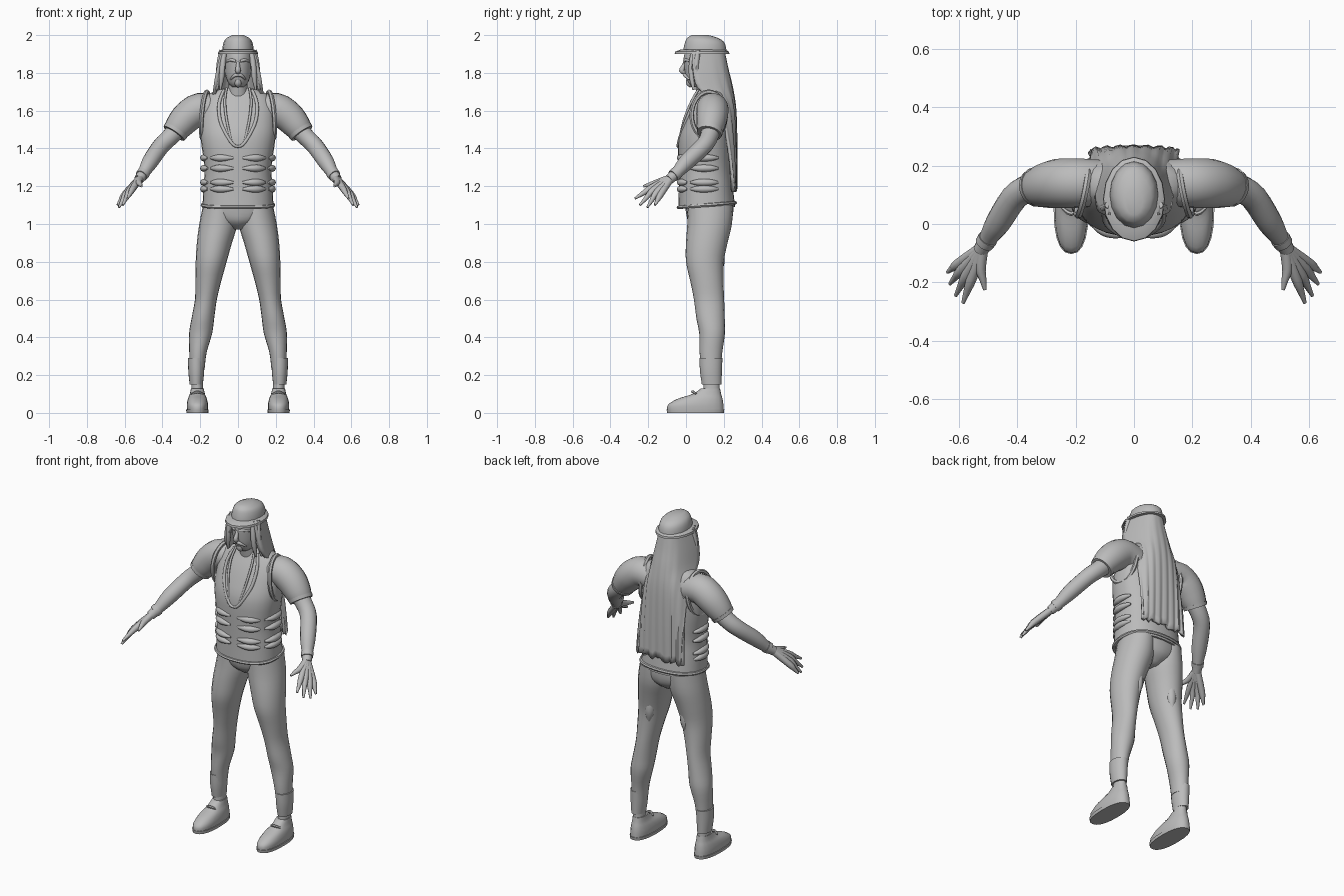
import bpy, math, random
from mathutils import Vector

random.seed(4)
if bpy.data.objects.get("Cube"):
    bpy.data.objects.remove(bpy.data.objects["Cube"])

grey = bpy.data.materials.new("plain grey")
grey.use_nodes = True
grey.diffuse_color = (0.5, 0.5, 0.5, 1)
grey.node_tree.nodes["Principled BSDF"].inputs["Base Color"].default_value = grey.diffuse_color


def finish(name, verts, faces, mirror=False):
    mesh = bpy.data.meshes.new(name)
    mesh.from_pydata(verts, [], faces)
    mesh.materials.append(grey)
    ob = bpy.data.objects.new(name, mesh)
    bpy.context.collection.objects.link(ob)
    bpy.ops.object.select_all(action='DESELECT')
    ob.select_set(True)
    bpy.context.view_layer.objects.active = ob
    bpy.ops.object.shade_smooth_by_angle(angle=math.radians(45))
    if mirror:
        ob.modifiers.new("mirror", 'MIRROR').use_mirror_merge = False
    return ob


def smooth(rows, steps=3, cyclic=False):
    """Catmull-Rom interpolation of rows of numbers."""
    rows = [Vector(r) for r in rows]
    n = len(rows)
    pick = (lambda i: rows[i % n]) if cyclic else (lambda i: rows[max(0, min(n - 1, i))])
    out = []
    for i in range(n if cyclic else n - 1):
        a, b, c, d = (pick(i + k) for k in (-1, 0, 1, 2))
        for s in range(steps):
            t = s / steps
            out.append(b + (c - a) * (t / 2) + (a * 2 - b * 5 + c * 4 - d) * (t * t / 2)
                       + (b * 3 - a - c * 3 + d) * (t ** 3 / 2))
    return out if cyclic else out + [rows[-1]]


def skin(name, rings, mirror, cyclic=False):
    n, m = len(rings[0]), len(rings)
    verts = [v for ring in rings for v in ring]
    faces = []
    for i in range(m if cyclic else m - 1):
        j = (i + 1) % m
        for k in range(n):
            q = (k + 1) % n
            faces.append((i * n + k, i * n + q, j * n + q, j * n + k))
    if not cyclic:
        faces += [tuple(reversed(range(n))), tuple(range((m - 1) * n, m * n))]
    return finish(name, verts, faces, mirror)


def oval(angle, power=1.0):
    c, s = math.cos(angle), math.sin(angle)
    return math.copysign(abs(c) ** power, c), math.copysign(abs(s) ** power, s)


def stack(name, rows, mirror=False, power=1.0, n=20, steps=3):
    """Level rings, each (x, y, z, half width, half depth)."""
    rings = []
    for x, y, z, rx, ry in smooth(rows, steps):
        pts = [oval(math.tau * k / n, power) for k in range(n)]
        rings.append([(x + rx * c, y + ry * s, z) for c, s in pts])
    return skin(name, rings, mirror)


def tube(name, rows, mirror=True, cyclic=False, n=10, steps=3):
    """Round tube along a path of (x, y, z, radius)."""
    rows = smooth(rows, steps, cyclic)
    m = len(rows)
    rings, side = [], None
    for i, row in enumerate(rows):
        a = rows[(i - 1) % m] if cyclic else rows[max(i - 1, 0)]
        b = rows[(i + 1) % m] if cyclic else rows[min(i + 1, m - 1)]
        along = (b.xyz - a.xyz).normalized()
        if side is None:
            side = along.orthogonal()
        side = (side - along * side.dot(along)).normalized()
        up = along.cross(side)
        rings.append([row.xyz + (side * math.cos(t) + up * math.sin(t)) * row[3]
                      for t in (math.tau * k / n for k in range(n))])
    return skin(name, rings, mirror, cyclic)


# Torso in a vest, neck and hips
stack("vest", [(0, .11, 1.09, .188, .15), (0, .105, 1.2, .183, .143), (0, .1, 1.3, .177, .14),
               (0, .1, 1.45, .198, .14), (0, .115, 1.55, .2, .122), (0, .13, 1.63, .19, .1),
               (0, .135, 1.69, .15, .07), (0, .13, 1.72, .07, .055)], power=.85, n=28)
stack("neck", [(0, .12, 1.66, .06, .06), (0, .1, 1.72, .05, .05), (0, .09, 1.78, .05, .05)])
stack("hips", [(0, .12, 1.13, .175, .13), (0, .125, 1.06, .187, .125), (0, .125, 1.01, .12, .11),
               (0, .125, .97, .03, .06)])


# Vest hem, armhole trim, lapels and pouches
def on_vest(angle, z, r):
    c, s = oval(angle, .85)
    return (.182 * c, .103 + .142 * s, z, r)


hem = [(.188 * c, .11 + .15 * s, 1.1 + .012 * s, .01)
       for c, s in (oval(math.tau * k / 16, .85) for k in range(16))]
tube("vest_hem", hem, mirror=False, cyclic=True, n=6)
tube("armhole_trim", [(.175 + .02 * math.cos(t + 2.6), .12 + .09 * math.cos(t), 1.575 + .125 * math.sin(t), .012)
                      for t in (math.tau * k / 12 for k in range(12))], cyclic=True, n=6)
tube("lapel_cord", [(.075, .08, 1.71, .008), (.1, .04, 1.64, .009), (.095, .002, 1.55, .009),
                    (.06, -.028, 1.47, .009), (.025, -.042, 1.42, .008), (0, -.042, 1.41, .007)])
tube("collar_edge", [(.06, .07, 1.72, .006), (.07, .03, 1.65, .007), (.06, -.01, 1.55, .007),
                     (.035, -.036, 1.44, .006)])
for label, z in (("upper", 1.35), ("middle", 1.295), ("lower", 1.22), ("belt", 1.185)):
    for place, start, end in (("front", -85, -40), ("side", -30, 25)):
        spots = [math.radians(start + (end - start) * k / 6) for k in range(7)]
        tube(f"{label}_{place}_pouch",
             [on_vest(a, z, .006 + .013 * math.sin(math.pi * k / 6)) for k, a in enumerate(spots)], n=8)

# Sleeves, arms and hands
tube("sleeve", [(.12, .14, 1.6, .08), (.2, .14, 1.61, .085), (.265, .138, 1.57, .084),
                (.31, .13, 1.52, .075), (.335, .125, 1.485, .064)], n=18)
tube("sleeve_cuff", [(.328, .127, 1.495, .07), (.339, .123, 1.479, .066)], n=18)
tube("arm", [(.3, .135, 1.52, .052), (.36, .122, 1.46, .048), (.41, .09, 1.41, .046), (.465, .005, 1.33, .043),
             (.5, -.05, 1.27, .031), (.525, -.09, 1.235, .026)], n=16)
tube("wrist_band", [(.5, -.05, 1.27, .035), (.512, -.068, 1.255, .033)], n=14)
fingers = {"index": ((.555, -.185, 1.19), (.585, -.27, 1.135)), "middle": ((.572, -.172, 1.18), (.61, -.245, 1.1)),
           "ring": ((.588, -.155, 1.167), (.63, -.205, 1.088)), "little": ((.6, -.135, 1.155), (.638, -.165, 1.1)),
           "thumb": ((.525, -.15, 1.22), (.51, -.225, 1.2))}
for label, (knuckle, tip) in fingers.items():
    k, t = Vector(knuckle), Vector(tip)
    tube(f"{label}_finger", [(.517, -.078, 1.245, .02), (*k, .018), (*k.lerp(t, .55), .012), (*t, .006)], n=8)

# Legs, gaiters and shoes
stack("leg", [(.095, .13, 1.1, .09, .12), (.104, .125, 1, .101, .118), (.125, .11, .9, .093, .11),
              (.142, .1, .8, .082, .1), (.157, .11, .7, .069, .088), (.17, .122, .6, .058, .08),
              (.186, .13, .5, .06, .075), (.198, .138, .42, .061, .068), (.212, .132, .32, .046, .06),
              (.216, .132, .24, .04, .053)], mirror=True)
stack("gaiter", [(.221, .132, .29, .044, .061), (.221, .132, .22, .042, .058), (.221, .136, .15, .035, .052)],
      mirror=True)
stack("ankle", [(.216, .135, .17, .03, .042), (.216, .135, .08, .033, .045)], mirror=True)
stack("shoe", [(.215, .05, .015, .055, .15), (.215, .052, .045, .056, .146), (.215, .075, .075, .05, .118),
               (.215, .11, .1, .04, .076), (.215, .13, .13, .034, .05)], mirror=True, power=.85)
stack("shoe_sole", [(.215, .05, 0, .058, .15), (.215, .05, .018, .06, .153)], mirror=True, power=.85, steps=1)
tube("shoe_lace", [(.185, .055, .1, .006), (.215, .035, .112, .008), (.245, .055, .1, .006)], n=6)
tube("thigh_patch", [(.115, .19, .9, .006), (.115, .18, .85, .024), (.12, .175, .79, .028), (.125, .18, .73, .006)])

# Head and face
stack("head", [(0, .065, 1.725, .03, .035), (0, .07, 1.745, .05, .058), (0, .08, 1.78, .065, .082),
               (0, .088, 1.83, .073, .098), (0, .09, 1.88, .076, .102), (0, .09, 1.93, .07, .09)])
tube("nose", [(0, -.004, 1.86, .008), (0, -.014, 1.835, .011), (0, -.022, 1.812, .015), (0, -.006, 1.8, .01)],
     mirror=False)
tube("brow", [(.012, -.008, 1.862, .008), (.035, .002, 1.868, .009), (.06, .03, 1.86, .005)], n=8)
tube("moustache", [(0, -.008, 1.79, .01), (.02, -.004, 1.785, .009), (.04, .018, 1.765, .005)], n=8)
tube("chin", [(0, .015, 1.765, .015), (0, .02, 1.745, .019), (0, .03, 1.728, .01)], mirror=False)

# Hat
stack("hat_crown", [(0, .1, 1.9, .084, .116), (0, .1, 1.935, .082, .112), (0, .098, 1.965, .075, .102),
                    (0, .088, 1.985, .06, .082), (0, .075, 2, .03, .045)], steps=2, n=16)
stack("hat_brim", [(0, .09, 1.925, .082, .115), (0, .085, 1.912, .104, .143), (0, .085, 1.9, .106, .145),
                   (0, .09, 1.9, .07, .1)], steps=1, n=16)

# Long hair draped down the back, each row (height, half width, front edge, back)
rows = smooth([(1.92, .08, .03, .195), (1.82, .105, .035, .215), (1.72, .122, .06, .238), (1.6, .135, .17, .255),
               (1.4, .145, .22, .26), (1.18, .153, .245, .258)], 4)
cols = 33
verts, faces = [], []
ragged = [random.uniform(-.012, .012) for _ in range(cols)]
for i, (z, half, front, back) in enumerate(rows):
    fall = i / (len(rows) - 1)
    for k in range(cols):
        u = 2 * k / (cols - 1) - 1
        x = math.copysign(1 - (1 - abs(u)) ** 1.35, u) * half
        y = back - (back - front) * abs(u) ** 2.6 + .005 * math.cos(k * 1.6) * fall
        verts.append((x, y, z + ragged[k] * fall))
for i in range(len(rows) - 1):
    for k in range(cols - 1):
        a = i * cols + k
        faces.append((a, a + cols, a + cols + 1, a + 1))
hair = finish("long_hair", verts, faces)
thick = hair.modifiers.new("thickness", 'SOLIDIFY')
thick.thickness, thick.offset = .018, 0

# Side locks framing the face
for label, x, y in (("front", .08, .03), ("rear", .098, .055)):
    tube(f"{label}_hair_lock", [(x - .01, y + .01, 1.92, .012), (x, y, 1.85, .015),
                                (x + .006, y, 1.78, .014), (x + .014, y + .01, 1.71, .006)], n=8)
